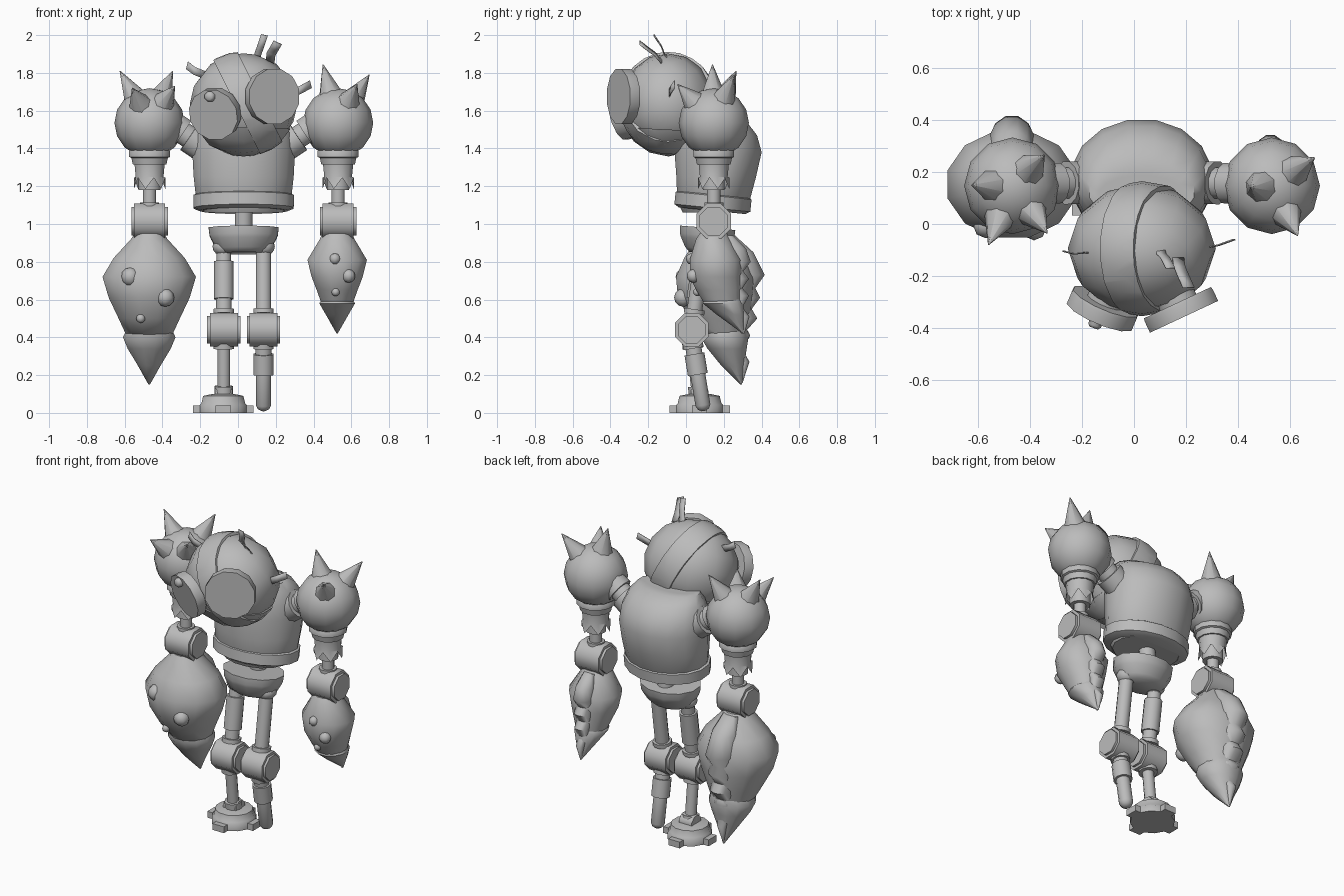
import bpy, bmesh, math
from mathutils import Vector, Matrix

if "Cube" in bpy.data.objects:
    bpy.data.objects.remove(bpy.data.objects["Cube"])

metal = bpy.data.materials.new("grey metal")
metal.diffuse_color = (0.5, 0.5, 0.5, 1)
metal.use_nodes = True
metal.node_tree.nodes["Principled BSDF"].inputs["Base Color"].default_value = metal.diffuse_color


def finish(name, bm, angle=50):
    bmesh.ops.recalc_face_normals(bm, faces=bm.faces)
    me = bpy.data.meshes.new(name)
    bm.to_mesh(me)
    bm.free()
    me.materials.append(metal)
    for p in me.polygons:
        p.use_smooth = True
    me.set_sharp_from_angle(angle=math.radians(angle))
    ob = bpy.data.objects.new(name, me)
    bpy.context.collection.objects.link(ob)
    return ob


def loft(name, rings, n=12, caps=True, zig=0, mat=None, angle=50):
    """Skin elliptical rings (x, y, z, rx, ry); zig raises every other vertex of the last ring."""
    bm = bmesh.new()
    rows = []
    for k, (x, y, z, rx, ry) in enumerate(rings):
        row = []
        for i in range(n):
            a = 2 * math.pi * (i + 0.5) / n
            dz = zig if k == len(rings) - 1 and i % 2 else 0
            row.append(bm.verts.new((x + rx * math.cos(a), y + ry * math.sin(a), z + dz)))
        rows.append(row)
    for r, s in zip(rows, rows[1:]):
        for i in range(n):
            j = (i + 1) % n
            bm.faces.new((r[i], r[j], s[j], s[i]))
    if caps:
        bm.faces.new(rows[0])
        bm.faces.new(rows[-1])
    if mat:
        bm.transform(mat)
    return finish(name, bm, angle)


def lathe(name, p, q, profile, n=12):
    """Turned part along p -> q; profile is (distance along in units, radius)."""
    p, d = Vector(p), Vector(q) - Vector(p)
    m = Matrix.Translation(p) @ d.to_track_quat('Z', 'Y').to_matrix().to_4x4()
    return loft(name, [(0, 0, t, r, r) for t, r in profile], n, mat=m)


def rod(name, p, q, r, n=12):
    return lathe(name, p, q, [(0, r), ((Vector(q) - Vector(p)).length, r)], n)


def ball(name, c, r, cuts=(), seg=12, rings=8, grow=1.0, tilt=0):
    """Ellipsoid, optionally trimmed by planes (point offset, normal to remove)."""
    bm = bmesh.new()
    bmesh.ops.create_uvsphere(bm, u_segments=seg, v_segments=rings, radius=1)
    bm.transform(Matrix.Rotation(tilt, 4, 'X'))
    bm.transform(Matrix.Diagonal((*[v * grow for v in r], 1)))
    for co, no in cuts:
        g = bm.verts[:] + bm.edges[:] + bm.faces[:]
        res = bmesh.ops.bisect_plane(bm, geom=g, plane_co=co, plane_no=no, clear_outer=True)
        edges = [e for e in res['geom_cut'] if isinstance(e, bmesh.types.BMEdge)]
        bmesh.ops.contextual_create(bm, geom=edges)
    bm.transform(Matrix.Translation(c))
    return finish(name, bm)


def strip(name, pts, w):
    """Thin bent ribbon through pts with half-width vector w."""
    bm = bmesh.new()
    w = Vector(w)
    rows = [(bm.verts.new(Vector(p) - w), bm.verts.new(Vector(p) + w)) for p in pts]
    for a, b in zip(rows, rows[1:]):
        bm.faces.new((a[0], a[1], b[1], b[0]))
    ob = finish(name, bm)
    m = ob.modifiers.new("thickness", 'SOLIDIFY')
    m.thickness = 0.005
    m.offset = 0


# Torso: barrel with a belt and a domed back
loft("torso", [(.03, .14, 1.06, .21, .16), (.03, .145, 1.12, .255, .195), (.03, .16, 1.25, .27, .215),
               (.03, .17, 1.38, .277, .235), (.03, .165, 1.47, .268, .215), (.03, .15, 1.54, .24, .175),
               (.03, .125, 1.585, .205, .12), (.03, .11, 1.585, .17, .08)], 16)
belt = Matrix.Translation((.03, .143, 1.12)) @ Matrix.Rotation(-.1, 4, 'X')
loft("belt", [(0, 0, -.05, .235, .18), (0, 0, -.035, .27, .206), (0, 0, .03, .272, .206), (0, 0, .04, .25, .19)],
     16, mat=belt)
rod("spine", (.03, .16, .95), (.03, .15, 1.1), .048)

# Head: sphere, jaw shell and a raised slanting band running over the top
HC, HR = (.03, -.095, 1.635), (.285, .25, .268)
ball("head", HC, HR, tilt=.4)
ball("jaw", HC, HR, [((0, 0, -.135), (0, .05, 1))], grow=1.035, tilt=.4)
ball("head_band", HC, HR, [((.105, 0, 0), (1, 0, .5)), ((-.045, 0, 0), (-1, 0, -.5))], seg=16, rings=12, grow=1.04)
for name, c, d, r in (("left_goggle", (-.12, -.325, 1.585), (-.38, -.90, -.25), .14),
                      ("right_goggle", (.18, -.33, 1.675), (.42, -.90, 0), .15)):
    c, d = Vector(c), Vector(d).normalized()
    lathe(name, c - d * .03, c + d * .03, [(-.08, r * .55), (0, r * .55), (0, r * .98), (.012, r), (.06, r)])
lathe("goggle_bolt", (-.13, -.33, 1.675), (-.155, -.40, 1.675), [(0, .028), (.065, .028), (.075, .018)], 8)
strip("wire_a", [(.10, -.08, 1.86), (.105, -.115, 1.90), (.12, -.13, 1.94), (.14, -.17, 2.0)], (.018, 0, -.004))
strip("wire_b", [(.17, -.13, 1.86), (.175, -.165, 1.90), (.19, -.20, 1.925), (.21, -.245, 1.96)], (.022, 0, -.01))
strip("wire_c", [(-.18, -.11, 1.79), (-.23, -.115, 1.81), (-.27, -.105, 1.84)], (.005, 0, .02))
strip("wire_d", [(.29, -.09, 1.69), (.33, -.08, 1.71), (.385, -.06, 1.74)], (-.005, 0, .02))


def arm(side, x, inner, spikes):
    """Shoulder ball with spikes, ragged sleeve and elbow."""
    y, c = .147, Vector((x, .147, 1.535))
    ball(side + "_shoulder", c, (.186, .186, .184))
    for tip in spikes:
        d = (Vector(tip) - c).normalized()
        lathe(side + "_spike", c + d * .15, tip, [(0, .068), ((Vector(tip) - c).length - .15, .002)], 8)
    # connector to the torso
    s = 1 if x > 0 else -1
    a, b = Vector((inner, .16, 1.42)), Vector((x - s * .12, .155, 1.52))
    L = (b - a).length
    lathe(side + "_shoulder_joint", a, b, [(-.03, .085), (L * .4, .085), (L * .4, .062), (L * .62, .062),
                                           (L * .62, .08), (L, .08)])
    # cuff, ragged sleeve and forearm rod
    loft(side + "_cuff", [(x, y, z, r, r) for z, r in ((1.40, .1), (1.385, .112), (1.355, .112),
                                                     (1.35, .1), (1.315, .092))])
    loft(side + "_sleeve", [(x, y, 1.33, .084, .084), (x, y, 1.25, .076, .076), (x, y, 1.185, .086, .086)],
         12, caps=False, zig=.06)
    loft(side + "_forearm", [(x, y, z, r, r) for z, r in ((1.3, .06), (1.18, .06), (1.18, .036), (1.115, .036),
                                                          (1.115, .052), (1.08, .052))])
    joint(side + "_elbow", x, y, 1.015, .097, .1)


def joint(name, x, y, z, w, r):
    """Octagonal hinge lying along x with smaller end caps."""
    rod(name, (x - w * .84, y, z), (x + w * .84, y, z), r, 8)
    rod(name + "_caps", (x - w, y, z), (x + w, y, z), r * .82, 8)


def claw(side, x, upper, lower, ridge, warts):
    """Teardrop hull in two overlapping pieces, serrated back ridge and round warts.
    Rows are (z, half width, front y, back y); ridge rows are (z, back y, half width)."""
    def rings(rows):
        return [(x, (f + b) / 2, z, h, (b - f) / 2) for z, h, f, b in rows]
    loft(side + "_claw", rings(upper), 12, angle=55)
    loft(side + "_claw_tip", rings(lower), 12, angle=55)
    last = len(ridge) - 1
    loft(side + "_claw_ridge", rings([(z, h, .18 + .11 * k / last, b) for k, (z, b, h) in enumerate(ridge)]),
         12, angle=55)
    for dx, y, z, r in warts:
        ball(side + "_wart", (x + dx, y, z), (r, r, r), seg=8, rings=6)


arm("left", -.468, -.20, [(-.625, .15, 1.81), (-.345, .265, 1.81), (-.56, -.08, 1.72), (-.335, -.035, 1.73)])
arm("right", .53, .26, [(.45, .14, 1.845), (.695, .255, 1.79), (.63, -.045, 1.74)])

claw("left", -.47,
     [(.95, .08, .07, .23), (.92, .1, .05, .25), (.82, .195, -.015, .33), (.72, .256, -.06, .365),
      (.61, .222, -.05, .36), (.50, .168, .01, .34), (.41, .125, .08, .32)],
     [(.44, .125, .075, .33), (.40, .144, .075, .335), (.34, .118, .11, .325), (.25, .062, .185, .31),
      (.15, .004, .288, .297)],
     [(.94, .26, .05), (.85, .36, .08), (.73, .42, .09), (.66, .37, .085), (.61, .395, .08), (.55, .35, .075),
      (.50, .38, .07), (.44, .325, .065), (.41, .342, .06), (.335, .30, .045), (.27, .337, .03), (.16, .30, .004)],
     [(-.1, -.005, .72, .05), (.085, -.015, .61, .048), (-.045, .015, .50, .024)])
claw("right", .525,
     [(.95, .08, .07, .22), (.92, .095, .05, .24), (.81, .163, .015, .30), (.72, .14, .015, .30),
      (.65, .112, .05, .30), (.585, .088, .09, .295)],
     [(.60, .085, .09, .30), (.58, .098, .085, .305), (.52, .062, .16, .315), (.42, .003, .30, .306)],
     [(.94, .25, .035), (.87, .32, .055), (.80, .345, .06), (.75, .305, .055), (.71, .335, .055), (.66, .30, .05),
      (.62, .335, .045), (.56, .30, .035), (.51, .337, .025), (.42, .31, .003)],
     [(-.012, .03, .815, .03), (.06, .04, .725, .036), (-.008, .06, .64, .022)])

# Pelvis dish and the two legs
dish = Matrix.Translation((.03, .11, .92)) @ Matrix.Rotation(-.08, 4, 'X')
loft("pelvis", [(0, 0, -.075, .125, .09), (0, 0, -.05, .15, .115), (0, 0, .0, .178, .142), (0, 0, .02, .187, .15),
                (0, 0, .06, .192, .152)], mat=dish)
for side, x in (("left", -.075), ("right", .135)):
    hip, knee = Vector((x, .095, .88)), Vector((x, .03, .44))
    ball(side + "_hip", hip, (.06, .06, .05))
    prof = ([(0, .04), (.08, .04), (.08, .053), (.28, .053), (.28, .042)] if x < 0 else [(0, .042)])
    lathe(side + "_thigh", hip, knee, prof + [(.335, .042), (.335, .056), (.36, .056)])
    joint(side + "_knee", x, .03, .44, .088, .096)
lathe("left_shin", (-.075, .03, .40), (-.075, .065, .08), [(0, .056), (.06, .056), (.06, .034), (.26, .034), (.26, .05),
                                                          (.32, .05)])
lathe("right_shin", (.135, .03, .40), (.135, .095, .01), [(0, .056), (.06, .056), (.06, .044), (.09, .044), (.09, .055),
                                                         (.20, .055), (.20, .041), (.365, .041), (.385, .03), (.395, .012)])

# Foot: stepped disc with four lugs and an ankle block
FX, FY = -.078, .072
loft("foot", [(FX, FY, z, r, r) for z, r in ((0, .13), (.04, .13), (.05, .12), (.09, .11), (.10, .06))], 12)
rod("ankle", (FX - .045, FY, .10), (FX + .045, FY, .10), .05, 8)
for k in range(4):
    bm = bmesh.new()
    bmesh.ops.create_cube(bm, size=1)
    bm.transform(Matrix.Translation((FX, FY, .02)) @ Matrix.Rotation(k * math.pi / 2, 4, 'Z')
                 @ Matrix.Translation((.13, 0, 0)) @ Matrix.Diagonal((.06, .08, .04, 1)))
    finish("foot_lug", bm)
